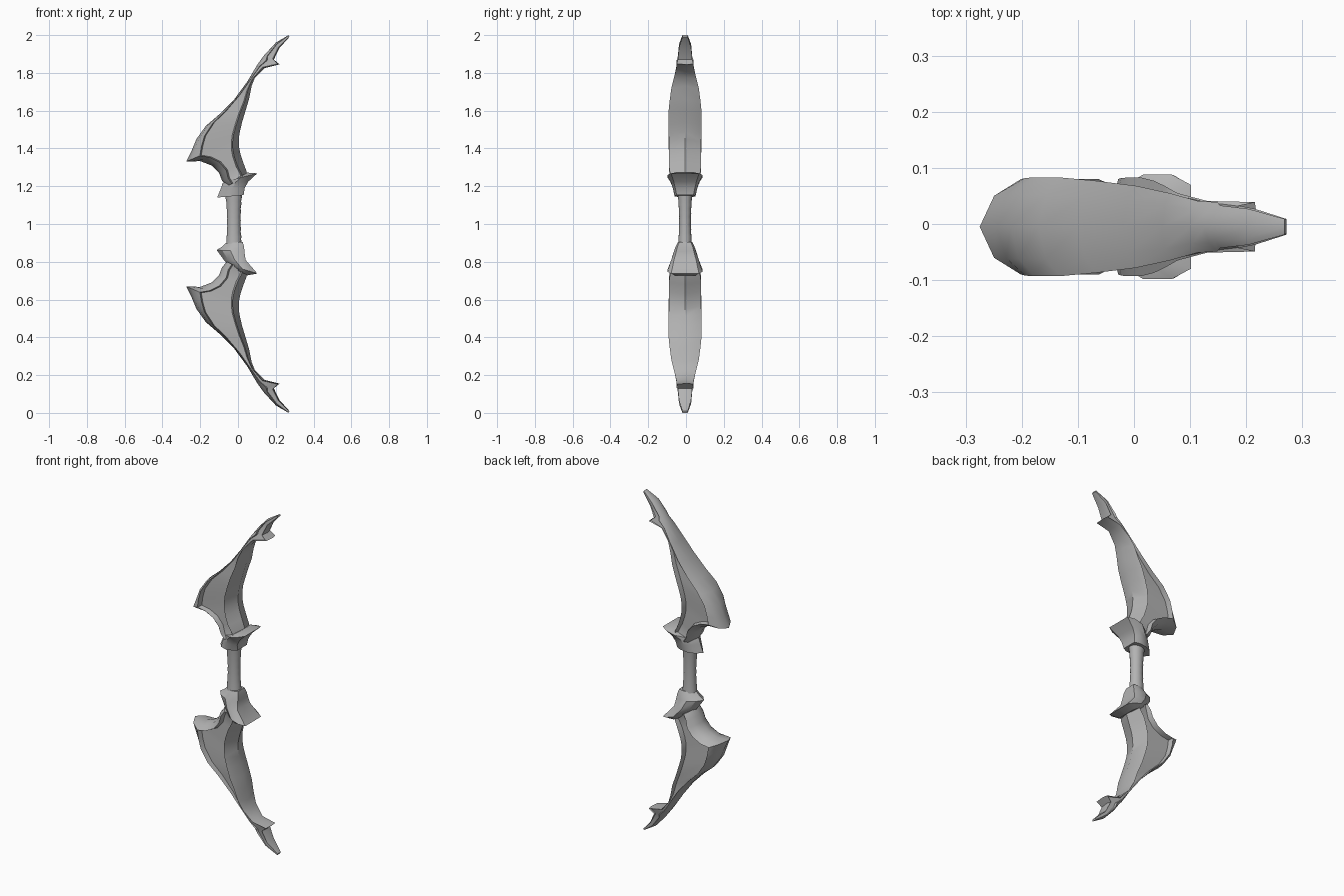
import bpy, bmesh, math
from mathutils import Vector

if "Cube" in bpy.data.objects:
    bpy.data.objects.remove(bpy.data.objects["Cube"], do_unlink=True)

grey = bpy.data.materials.new("plain grey")
grey.use_nodes = True
colour = (0.45, 0.45, 0.45, 1)
grey.diffuse_color = colour
grey.node_tree.nodes["Principled BSDF"].inputs["Base Color"].default_value = colour
Y_MID = -0.005


def loft(name, rings, flip=False, angle=35):
    """Skin a stack of equal-sized closed rings and cap both ends."""
    bm = bmesh.new()
    loops = []
    for ring in rings:
        loops.append([bm.verts.new((x, y + Y_MID, 2 - z if flip else z)) for x, y, z in ring])
    count = len(loops[0])
    for low, high in zip(loops, loops[1:]):
        for i in range(count):
            j = (i + 1) % count
            bm.faces.new((low[i], low[j], high[j], high[i]))
    bm.faces.new(loops[0])
    bm.faces.new(loops[-1])
    bmesh.ops.recalc_face_normals(bm, faces=bm.faces)
    mesh = bpy.data.meshes.new(name)
    bm.to_mesh(mesh)
    bm.free()
    mesh.materials.append(grey)
    obj = bpy.data.objects.new(name, mesh)
    bpy.context.collection.objects.link(obj)
    bpy.ops.object.select_all(action="DESELECT")
    obj.select_set(True)
    bpy.context.view_layer.objects.active = obj
    bpy.ops.object.shade_smooth_by_angle(angle=math.radians(angle))
    return obj


def both_sides(half):
    """Close a half section by repeating its inner points on the other side."""
    return half + [(x, -y, z) for x, y, z in reversed(half[1:-1])]


def limb_ring(back, belly, width, back_rim, belly_rim, recess):
    """Ridged section with a sunken panel on each side."""
    a, b = Vector(back), Vector(belly)
    along = (b - a).normalized()
    lip = min(0.008, (b - a).length * 0.06)

    def at(base, distance, y):
        p = base + along * distance
        return (p.x, y, p.y)

    return both_sides([
        at(a, 0, 0),
        at(a, back_rim * 0.35, width * 0.65),
        at(a, back_rim, width),
        at(a, back_rim + lip, width - recess),
        at(b, -belly_rim - lip, width - recess),
        at(b, -belly_rim, width),
        at(b, 0, 0 if belly_rim > 0.006 else width * 0.3),
    ])


def guard_ring(left, right, width):
    """Section pointed toward the back and blunt toward the belly."""
    a, b = Vector(left), Vector(right)

    def at(t, y):
        p = a.lerp(b, t)
        return (p.x, y, p.y)

    return both_sides([at(0, 0), at(0.2, width * 0.65), at(0.5, width),
                       at(0.8, width), at(1, width * 0.8), at(1, 0)])


# Limb stations: back point, belly point, half width, back rim, belly rim, recess
limb = [
    ((-.06, 1.20), (.05, 1.25), .075, .03, .025, .01),
    ((-.085, 1.23), (.045, 1.28), .08, .035, .03, .025),
    ((-.10, 1.27), (.03, 1.32), .085, .04, .035, .03),
    ((-.14, 1.31), (.013, 1.37), .085, .045, .035, .03),
    ((-.20, 1.333), (.005, 1.41), .085, .055, .035, .03),
    ((-.275, 1.33), (.004, 1.45), .085, .08, .035, .03),
    ((-.245, 1.39), (.01, 1.49), .087, .055, .035, .03),
    ((-.22, 1.45), (.022, 1.54), .088, .045, .032, .03),
    ((-.17, 1.52), (.04, 1.60), .088, .04, .03, .03),
    ((-.10, 1.58), (.058, 1.66), .082, .036, .025, .028),
    ((-.02, 1.66), (.072, 1.73), .073, .03, .022, .022),
    ((.05, 1.755), (.09, 1.775), .06, .015, .014, .004),
    ((.10, 1.84), (.14, 1.825), .046, .015, .01, .002),
    ((.125, 1.875), (.22, 1.845), .044, .025, .005, .01),
    ((.14, 1.895), (.19, 1.87), .038, .015, .005, .012),
    ((.20, 1.96), (.218, 1.93), .032, .008, .005, .004),
    ((.268, 2.0), (.272, 1.99), .014, .001, .001, .001),
]
limb_rings = [limb_ring(*s) for s in limb]
loft("upper_limb", limb_rings)
loft("lower_limb", limb_rings, flip=True)

# Guards where the limbs meet the grip
upper_guard = [
    ((-.11, 1.14), (.03, 1.153), .055),
    ((-.09, 1.19), (.035, 1.19), .065),
    ((-.082, 1.215), (.055, 1.225), .075),
    ((-.07, 1.225), (.102, 1.268), .093),
    ((-.03, 1.23), (.05, 1.272), .07),
]
lower_guard = [
    ((-.065, .90), (.025, .905), .038),
    ((-.085, .88), (.032, .88), .05),
    ((-.113, .862), (.034, .855), .058),
    ((-.075, .81), (.04, .81), .073),
    ((-.055, .785), (.102, .738), .092),
    ((-.03, .77), (.05, .728), .07),
]
loft("upper_guard", [guard_ring(*s) for s in upper_guard])
loft("lower_guard", [guard_ring(*s) for s in lower_guard])

# Grip: a waisted shaft with shallow wrapped bands
SIDES, BANDS = 16, 7
grip = []
for k in range(BANDS * 2 + 1):
    t = k / (BANDS * 2)
    radius = 0.032 + 0.008 * (2 * t - 1) ** 2 + (0.002 if k % 2 else 0)
    ring = []
    for i in range(SIDES):
        angle = math.tau * i / SIDES
        x, y = radius * math.cos(angle), radius * math.sin(angle)
        ring.append((x * 1.08 - 0.022, y * 0.95, 0.87 + 0.29 * t + x * 0.15))
    grip.append(ring)
loft("grip", grip)
